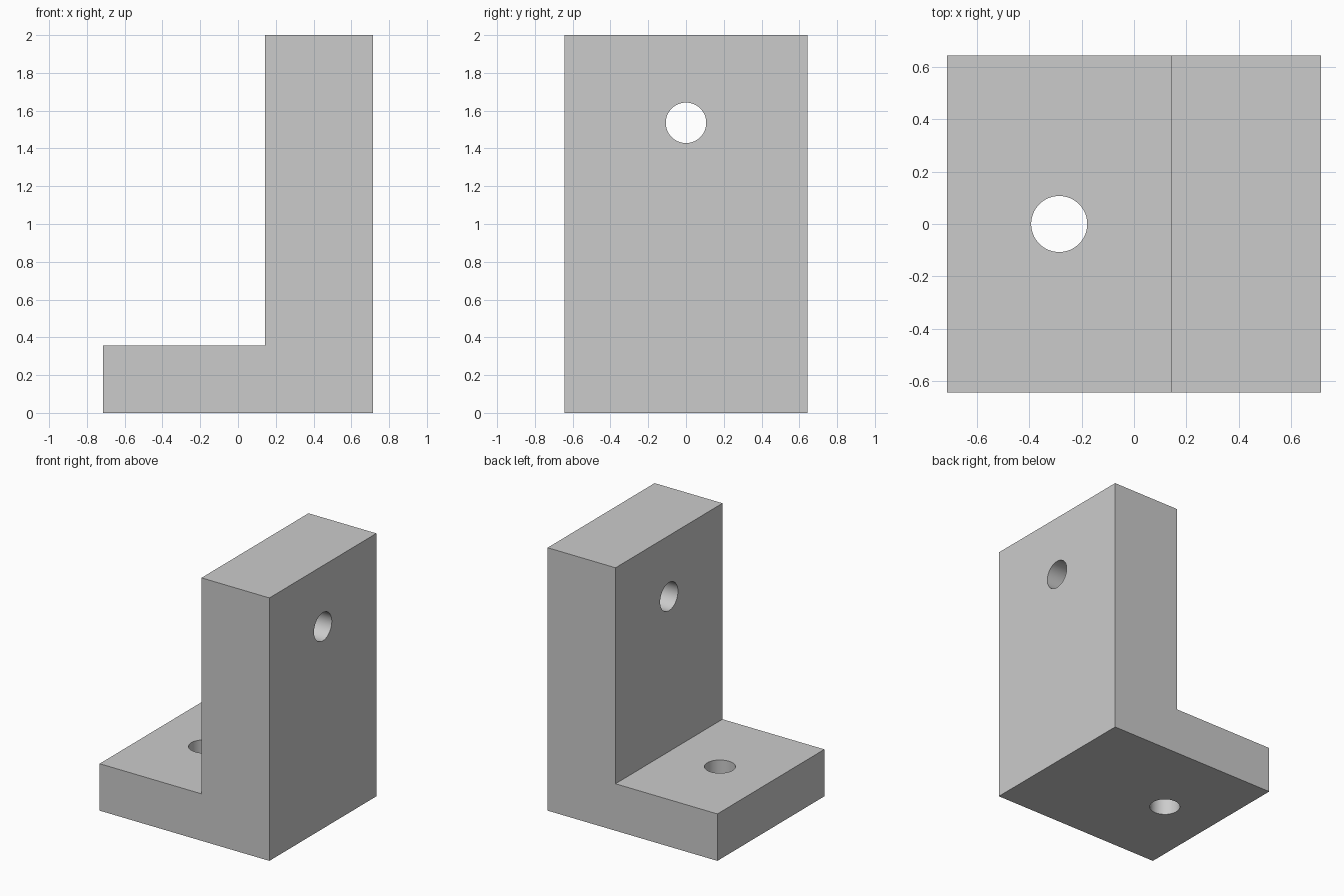
import bpy
import bmesh
from math import radians

cube = bpy.data.objects.get("Cube")
if cube:
    bpy.data.objects.remove(cube, do_unlink=True)

U = 1 / 14            # one design unit
HALF_W, HALF_D, HEIGHT = 10 * U, 9 * U, 28 * U
BASE_T, WALL_T = 5 * U, 8 * U
HOLE_R = 1.5 * U

grey = bpy.data.materials.new("light grey")
grey.use_nodes = True
colour = (0.6, 0.6, 0.6, 1)
grey.diffuse_color = colour
grey.node_tree.nodes["Principled BSDF"].inputs["Base Color"].default_value = colour

# L-shaped profile, extruded along the depth
step_x = HALF_W - WALL_T
profile = [(-HALF_W, 0), (HALF_W, 0), (HALF_W, HEIGHT),
           (step_x, HEIGHT), (step_x, BASE_T), (-HALF_W, BASE_T)]
bm = bmesh.new()
face = bm.faces.new([bm.verts.new((x, -HALF_D, z)) for x, z in profile])
side = bmesh.ops.extrude_face_region(bm, geom=[face])
verts = [v for v in side["geom"] if isinstance(v, bmesh.types.BMVert)]
bmesh.ops.translate(bm, verts=verts, vec=(0, 2 * HALF_D, 0))
bmesh.ops.recalc_face_normals(bm, faces=bm.faces)
mesh = bpy.data.meshes.new("angle_bracket")
bm.to_mesh(mesh)
bm.free()
bracket = bpy.data.objects.new("angle_bracket", mesh)
bpy.context.collection.objects.link(bracket)
mesh.materials.append(grey)


def drill(name, centre, length, rotation):
    """Cut a round through-hole in the bracket."""
    bpy.ops.mesh.primitive_cylinder_add(vertices=64, radius=HOLE_R, depth=length,
                                        location=centre, rotation=rotation)
    cutter = bpy.context.object
    cutter.name = name
    cutter.data.materials.append(grey)
    mod = bracket.modifiers.new(name, 'BOOLEAN')
    mod.operation = 'DIFFERENCE'
    mod.solver = 'EXACT'
    mod.object = cutter
    bpy.ops.object.select_all(action='DESELECT')
    bracket.select_set(True)
    bpy.context.view_layer.objects.active = bracket
    bpy.ops.object.modifier_apply(modifier=name)
    bpy.data.objects.remove(cutter, do_unlink=True)


# Bolt holes through the base and the upright wall
drill("base_hole", (-4 * U, 0, BASE_T / 2), BASE_T * 2, (0, 0, 0))
drill("wall_hole", (HALF_W - WALL_T / 2, 0, 21.5 * U), WALL_T * 1.5, (0, radians(90), 0))

# Smooth hole walls, crisp outer edges
bpy.ops.object.shade_smooth_by_angle(angle=radians(30))
